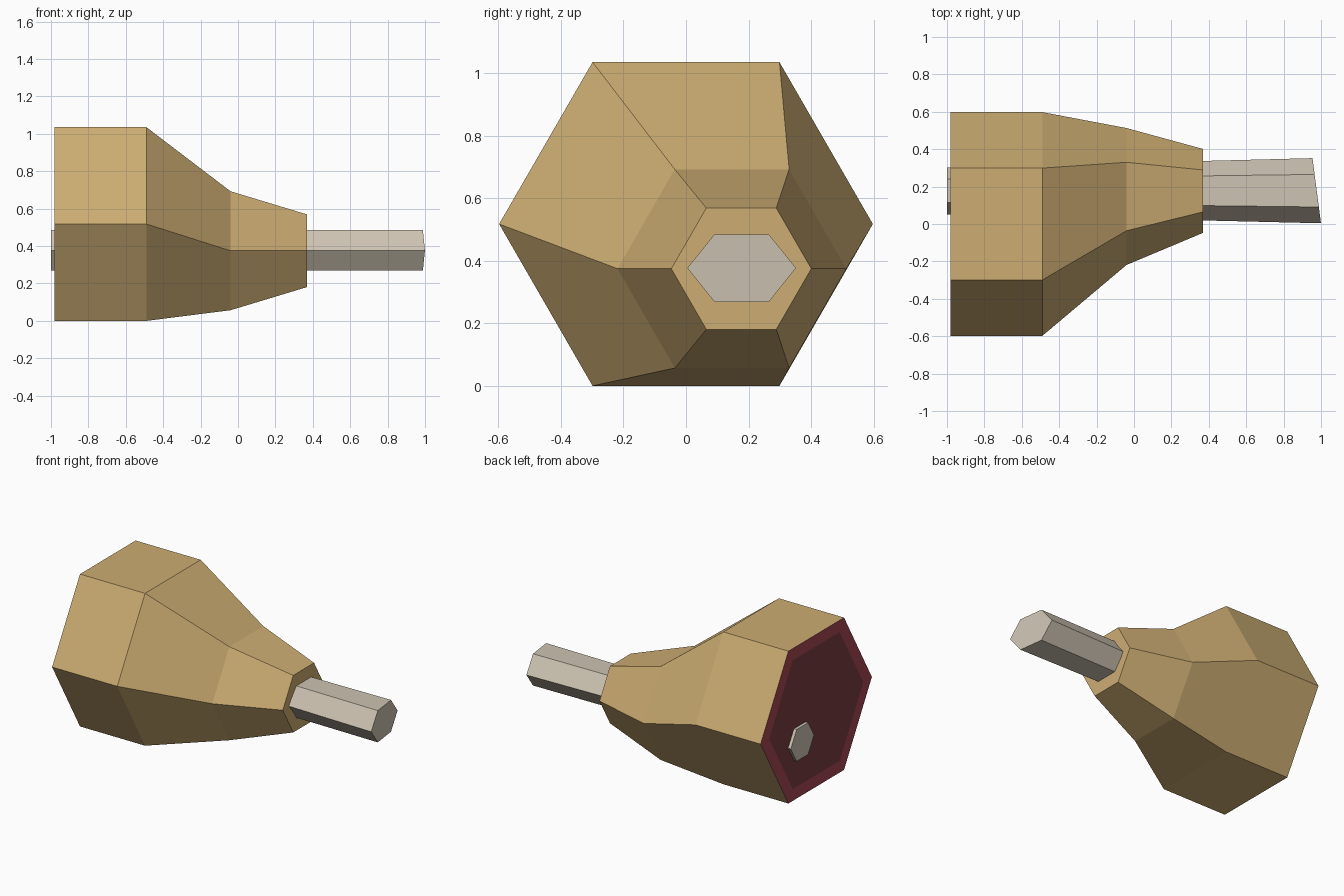
import bpy, bmesh, math

if "Cube" in bpy.data.objects:
    bpy.data.objects.remove(bpy.data.objects["Cube"])


def material(name, rgb):
    m = bpy.data.materials.new(name)
    m.diffuse_color = (*rgb, 1)
    m.use_nodes = True
    m.node_tree.nodes["Principled BSDF"].inputs["Base Color"].default_value = m.diffuse_color
    return m


def hexagon(bm, x, cy, cz, ry, rz, slant=0.0):
    """Ring of six vertices across x; rz is the half height, slant shears x by y."""
    ring = []
    for i in range(6):
        a = math.radians(60 * i)
        dy = ry * math.cos(a)
        dz = rz * math.sin(a) / math.sin(math.radians(60))
        ring.append(bm.verts.new((x - slant * dy, cy + dy, cz + dz)))
    return ring


def loft(name, sections, mats, rim=None):
    bm = bmesh.new()
    rings = [hexagon(bm, *s) for s in sections]
    for a, b in zip(rings, rings[1:]):
        for i in range(6):
            j = (i + 1) % 6
            bm.faces.new((a[i], a[j], b[j], b[i]))
    back = bm.faces.new(rings[0])
    bm.faces.new(rings[-1])
    bmesh.ops.recalc_face_normals(bm, faces=bm.faces)
    if rim:
        # cut face: border in the second material, centre in the third
        border = bmesh.ops.inset_region(bm, faces=[back], thickness=rim)["faces"]
        for f in border:
            f.material_index = 1
        back.material_index = 2
    me = bpy.data.meshes.new(name)
    bm.to_mesh(me)
    bm.free()
    for m in mats:
        me.materials.append(m)
    ob = bpy.data.objects.new(name, me)
    bpy.context.collection.objects.link(ob)
    return ob


tan = material("roast tan", (0.61, 0.418, 0.171))
red = material("meat red", (0.378, 0.063, 0.081))
dark = material("meat dark red", (0.20, 0.046, 0.051))
ivory = material("bone ivory", (0.61, 0.546, 0.445))

# meat: thick haunch tapering to the shank, with a cut face at the back
loft("meat", [
    (-0.98, 0, 0.518, 0.598, 0.518),
    (-0.49, 0, 0.518, 0.598, 0.518),
    (-0.04, 0.147, 0.375, 0.366, 0.318),
    (0.37, 0.177, 0.375, 0.224, 0.194),
], [tan, red, dark], rim=0.093)

# bone: flattened hexagonal rod right through the meat, slanted at the tip
loft("bone", [
    (-1.0, 0.177, 0.377, 0.125, 0.108),
    (0.977, 0.178, 0.377, 0.174, 0.108, 0.13),
], [ivory])
